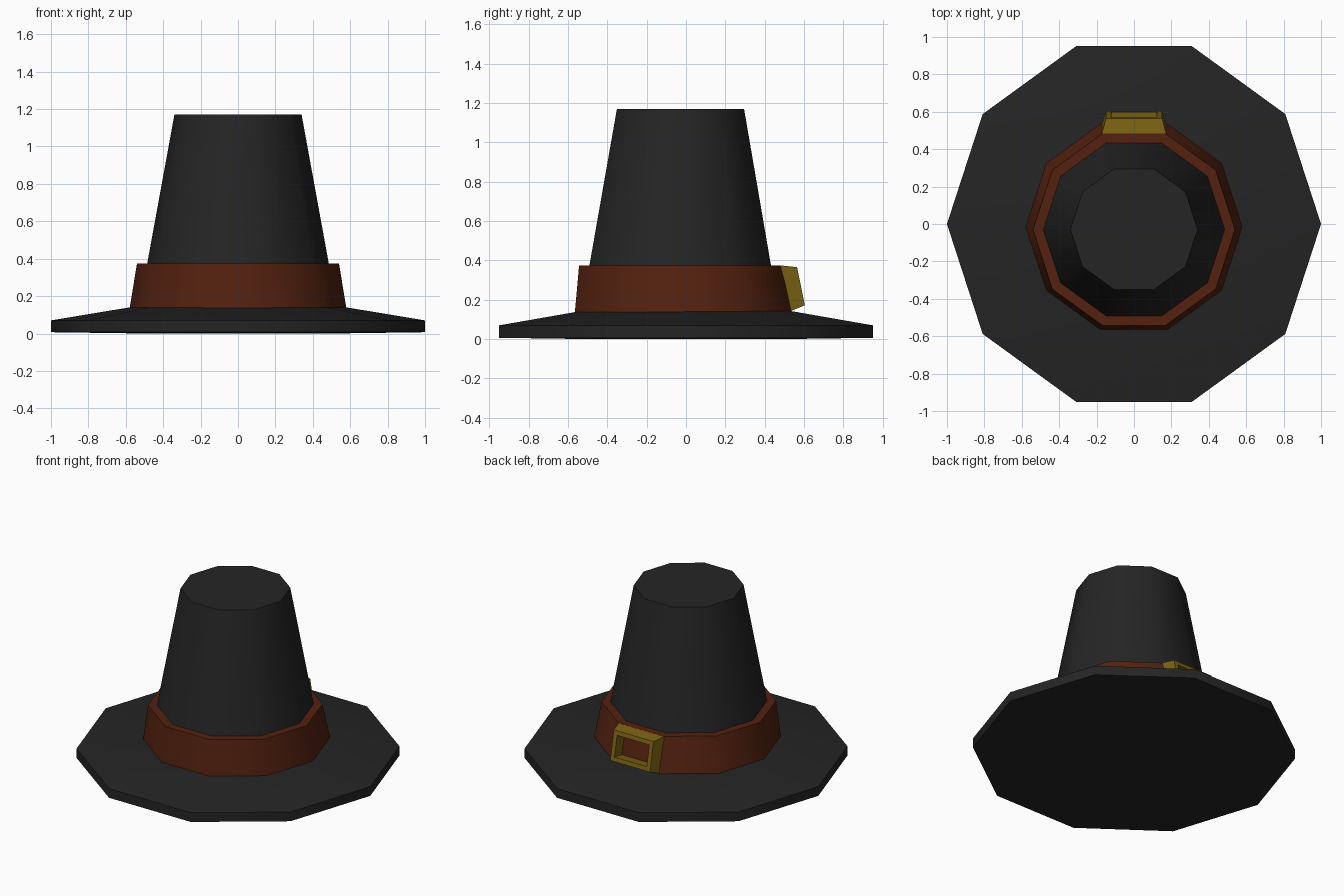
import bpy, bmesh, math

cube = bpy.data.objects.get("Cube")
if cube:
    bpy.data.objects.remove(cube, do_unlink=True)

SIDES = 10


def material(name, rgb):
    m = bpy.data.materials.new(name)
    m.use_nodes = True
    m.diffuse_color = (*rgb, 1)
    bsdf = next(n for n in m.node_tree.nodes if n.type == 'BSDF_PRINCIPLED')
    bsdf.inputs["Base Color"].default_value = (*rgb, 1)
    bsdf.inputs["Roughness"].default_value = 0.9
    return m


black = material("black felt", (0.018, 0.018, 0.018))
brown = material("brown leather", (0.088, 0.0155, 0.005))
gold = material("dull gold", (0.2, 0.122, 0.006))


def finish(name, bm, mat, smooth=True):
    bmesh.ops.recalc_face_normals(bm, faces=bm.faces)
    mesh = bpy.data.meshes.new(name)
    bm.to_mesh(mesh)
    bm.free()
    mesh.materials.append(mat)
    obj = bpy.data.objects.new(name, mesh)
    bpy.context.collection.objects.link(obj)
    if smooth:
        bpy.ops.object.select_all(action='DESELECT')
        obj.select_set(True)
        bpy.context.view_layer.objects.active = obj
        bpy.ops.object.shade_smooth_by_angle(angle=math.radians(40))
    return obj


def loft(name, profile, mat):
    """Stack ten-sided rings given as (radius, z, centre y) and cap both ends."""
    bm = bmesh.new()
    rings = []
    for radius, z, cy in profile:
        angles = [math.tau * i / SIDES for i in range(SIDES)]
        rings.append([bm.verts.new((radius * math.cos(a), cy + radius * math.sin(a), z))
                      for a in angles])
    for low, high in zip(rings, rings[1:]):
        for i in range(SIDES):
            j = (i + 1) % SIDES
            bm.faces.new((low[i], low[j], high[j], high[i]))
    bm.faces.new(rings[0][::-1])
    bm.faces.new(rings[-1])
    return finish(name, bm, mat)


# Wide brim, tall tapered crown and leather band
loft("brim", [(0.5, 0, 0), (1, 0.007, 0), (1, 0.07, 0), (0.56, 0.143, 0)], black)
loft("crown", [(0.53, 0.13, -0.03), (0.34, 1.17, -0.028)], black)
loft("hat_band", [(0.58, 0.13, -0.014), (0.54, 0.375, -0.03)], brown)

# Buckle: tapered block leaning with the band, opened through the middle
bm = bmesh.new()
loops = []
for half, (top_y, top_z), (low_y, low_z) in (
        (0.173, (0.48, 0.375), (0.525, 0.14)),
        (0.15, (0.565, 0.366), (0.604, 0.172))):
    loops.append([bm.verts.new(p) for p in (
        (-half, low_y, low_z), (half, low_y, low_z),
        (half, top_y, top_z), (-half, top_y, top_z))])
back, front = loops
for i in range(4):
    j = (i + 1) % 4
    bm.faces.new((back[i], back[j], front[j], front[i]))
bm.faces.new(back)
face = bm.faces.new(front)
bmesh.ops.recalc_face_normals(bm, faces=bm.faces)
bmesh.ops.inset_individual(bm, faces=[face], thickness=0.04)
bmesh.ops.inset_individual(bm, faces=[face], thickness=0.008, depth=-0.09)
bmesh.ops.delete(bm, geom=[face], context='FACES_ONLY')
rear = min(bm.faces, key=lambda f: f.calc_center_median().y)
bmesh.ops.delete(bm, geom=[rear], context='FACES_ONLY')
finish("buckle", bm, gold, smooth=False)
